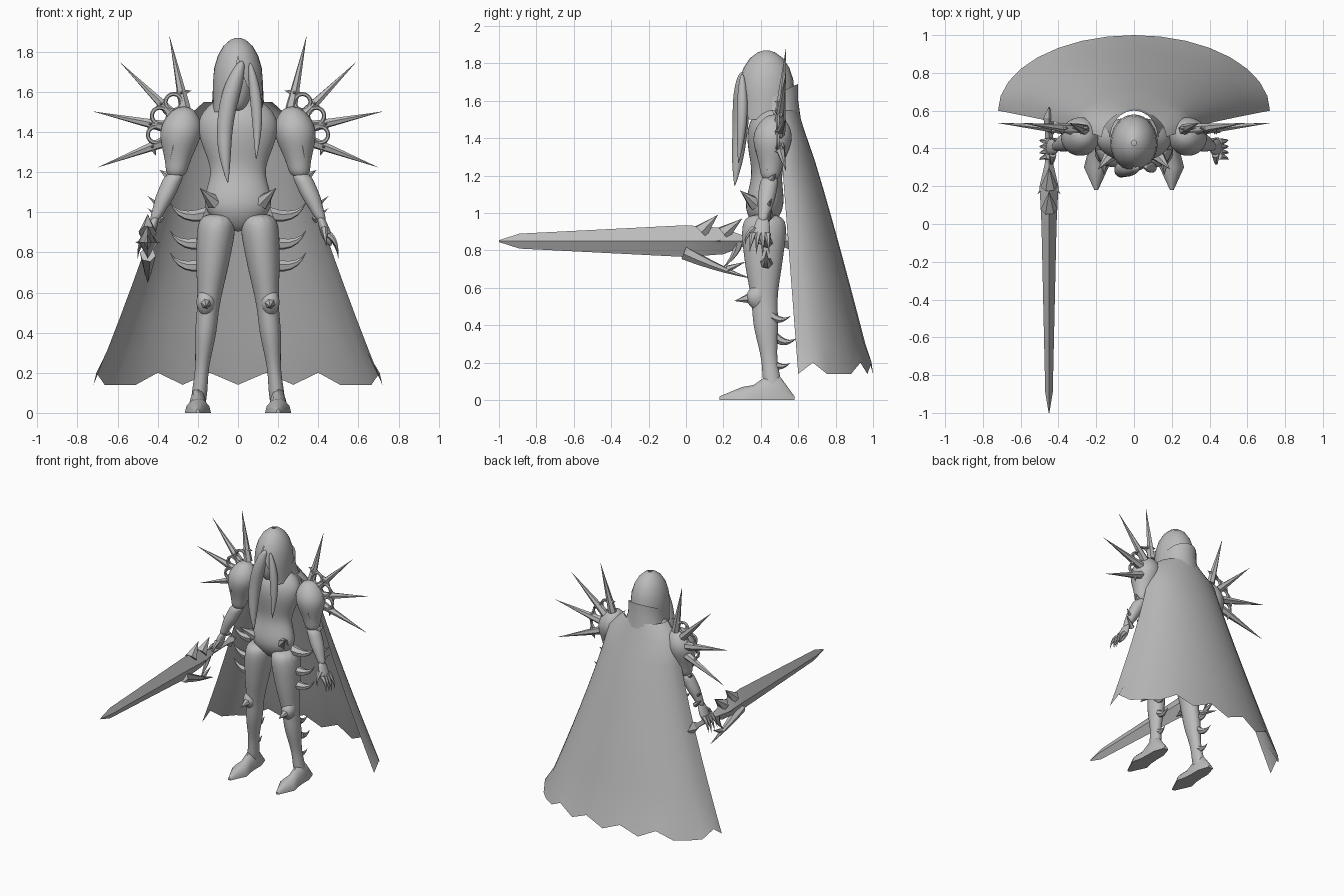
import bpy, bmesh
from math import sin, cos, pi, radians
from mathutils import Vector

cube = bpy.data.objects.get("Cube")
if cube:
    bpy.data.objects.remove(cube)

COLOUR = (.5, .5, .5, 1)
grey = bpy.data.materials.new("plain grey")
grey.use_nodes = True
grey.diffuse_color = COLOUR
grey.node_tree.nodes["Principled BSDF"].inputs["Base Color"].default_value = COLOUR


def finish(obj, angle=40, subdivide=0):
    """Colour, subdivide and smooth an object."""
    obj.data.materials.append(grey)
    if subdivide:
        modifier = obj.modifiers.new("smooth form", "SUBSURF")
        modifier.levels = modifier.render_levels = subdivide
    bpy.ops.object.select_all(action="DESELECT")
    obj.select_set(True)
    bpy.context.view_layer.objects.active = obj
    bpy.ops.object.shade_smooth_by_angle(angle=radians(angle))


def skin(name, rings, closed=True, angle=40, subdivide=0):
    """Bridge a series of closed rings, or open rows, into a surface."""
    bm = bmesh.new()
    loops = [[bm.verts.new(point) for point in ring] for ring in rings]
    count = len(loops[0])
    for upper, lower in zip(loops, loops[1:]):
        for i in range(count if closed else count - 1):
            j = (i + 1) % count
            bm.faces.new((upper[i], upper[j], lower[j], lower[i]))
    if closed:
        bm.faces.new(loops[0])
        bm.faces.new(loops[-1])
    bmesh.ops.recalc_face_normals(bm, faces=bm.faces)
    mesh = bpy.data.meshes.new(name)
    bm.to_mesh(mesh)
    bm.free()
    obj = bpy.data.objects.new(name, mesh)
    bpy.context.collection.objects.link(obj)
    finish(obj, angle, subdivide)


def circle(sides):
    return [2 * pi * i / sides for i in range(sides)]


def limb(name, top, bottom, widths, depth=1, bow=(0, 0), side=1):
    """Stack of evenly spaced ellipses along a bowed axis."""
    rings = []
    for i, width in enumerate(widths):
        t = i / (len(widths) - 1)
        centre = Vector(top).lerp(Vector(bottom), t)
        centre += Vector((*bow, 0)) * sin(pi * t)
        rings.append([(side * (centre.x + width * cos(turn)), centre.y + width * depth * sin(turn), centre.z)
                      for turn in circle(14)])
    skin(name, rings, angle=60, subdivide=2)


def horn(name, base, tip, radius, bend=(0, 0, 0), side=1):
    """Tapered spike, optionally curved."""
    mirror = Vector((side, 1, 1))
    base, tip, bend = (Vector(point) * mirror for point in (base, tip, bend))
    across = (tip - base).orthogonal().normalized()
    upward = (tip - base).cross(across).normalized()
    rings = []
    for step in range(6):
        t = step / 5
        centre = base.lerp(tip, t) + bend * 4 * t * (1 - t)
        size = radius * max(1 - t, .02)
        rings.append([centre + size * (across * cos(turn) + upward * sin(turn)) for turn in circle(6)])
    skin(name, rings)


def drape(name, rows, teeth=(), droop=0):
    """Half-elliptical cloth from rows of height, half width, edge and back."""
    cloth = []
    for height, width, edge, back in rows:
        cloth.append([])
        for i in range(-8, 9):
            turn = i * pi / 16
            hem = .06 if abs(i) in teeth and height == rows[-1][0] else 0
            cloth[-1].append((width * sin(turn), edge + (back - edge) * cos(turn),
                              height + hem - droop * (i / 8) ** 2))
    skin(name, cloth, closed=False)


# torso, head and face
limb("torso", (0, .46, 1.6), (0, .41, .9), [.06, .2, .21, .17, .13, .17, .18, .04], depth=.6)
limb("head", (0, .43, 1.82), (0, .37, 1.5), [.04, .08, .085, .07, .03], depth=1.3)
horn("nose", (.01, .31, 1.66), (.01, .28, 1.61), .02)

# hair: a dome that opens at the face, then falls to the shoulders
hair = []
for k in range(9):
    tilt = min(max(k, .3), 5) * pi / 10
    height = 1.65 + .22 * cos(tilt) - .05 * max(k - 5, 0)
    gap = max(0, k - 3.5) * .2
    turns = [gap + 2 * (pi - gap) * i / 24 for i in range(25)]
    hair.append([(.125 * sin(tilt) * sin(turn), .43 - .15 * sin(tilt) * cos(turn), height) for turn in turns])
skin("hair", hair, closed=False, angle=60)
limb("right_hair_lock", (.02, .3, 1.76), (-.05, .26, 1.14), [.02, .05, .045, .04, .03, .002], bow=(-.05, .01))
limb("left_hair_lock", (.06, .3, 1.75), (.09, .28, 1.26), [.01, .03, .03, .02, .002], bow=(.02, .01))

# cape with ragged hem, and standing collar
cape = [(1.55, .17, .46, .6)]
for k in range(9):
    t = k / 8
    cape.append((1.45 - 1.31 * t, .28 + .44 * t ** 1.2, .5 + .1 * t, .63 + .37 * t ** .9))
drape("cape", cape, teeth=(1, 3, 7))
drape("collar", [(1.69, .125, .46, .6), (1.6, .13, .46, .6), (1.46, .2, .44, .62)], droop=.07)

for side, label in ((1, "left_"), (-1, "right_")):
    # leg and pointed foot
    limb(label + "leg", (.1, .42, 1), (.2, .47, .02),
         [.09, .1, .09, .08, .065, .055, .057, .045, .033, .04, .04], 1.25, (0, -.025), side)
    foot = []
    for y, width, height in [(.18, .01, .02), (.3, .065, .07), (.36, .05, .08),
                             (.43, .045, .13), (.5, .045, .13), (.58, .02, .02)]:
        foot.append([(side * .2 + width * cos(i * pi / 6), y, height * sin(i * pi / 6)) for i in range(7)])
    skin(label + "foot", foot)

    # knee, calf and heel spikes
    limb(label + "knee_guard", (.16, .4, .63), (.16, .39, .47), [.02, .05, .05, .01], 1.2, (0, -.02), side)
    horn(label + "knee_spike", (.16, .37, .55), (.16, .26, .53), .04, side=side)
    for y, z in ((.56, .45), (.59, .33), (.56, .2)):
        horn(label + "calf_spike", (.18, y - .1, z), (.19, y, z), .03, (0, 0, -.02), side)

    # curved horns on the thigh and hip
    for z in (1.05, .91, .8):
        horn(label + "thigh_horn", (.17, .43, z - .06), (.34, .43, z), .04, (.02, 0, -.03), side)
    horn(label + "hip_horn", (.12, .37, 1.05), (.19, .29, 1.12), .04, side=side)

    # broad shoulder, forearm and hand
    limb(label + "upper_arm", (.27, .47, 1.53), (.31, .45, 1.17), [.04, .1, .11, .085, .06, .05], 1, (0, 0), side)
    limb(label + "forearm", (.31, .45, 1.2), (.42, .41, .95), [.05, .05, .05, .035, .025], 1, (0, 0), side)
    limb(label + "hand", (.41, .41, .98), (.46, .4, .83), [.02, .025, .03, .01], 1.7, (0, 0), side)
    for i in range(4):
        tip = (.5, .34 + i * .035, .77 + .01 * abs(i - 2))
        horn(label + "finger", (.45, .36 + i * .025, .89), tip, .02, (.01, 0, .01), side)
    horn(label + "thumb", (.43, .37, .92), (.44, .32, .83), .02, (0, -.02, 0), side)

    # arm spikes
    horn(label + "elbow_spike", (.32, .44, 1.16), (.39, .48, 1.21), .035, side=side)
    horn(label + "upper_arm_spike", (.33, .44, 1.23), (.32, .37, 1.34), .03, side=side)
    for z in (1.08, 1.02):
        horn(label + "forearm_spike", (.38, .43, z - .06), (.45, .46, z), .02, side=side)

    # fan of long barbed shoulder spikes, linked by rings
    hub = Vector((.24, .49, 1.4))
    for k in range(4):
        angle = radians(78 - 33 * k)
        outward = Vector((cos(angle), .09, sin(angle)))
        across = Vector((-sin(angle), 0, cos(angle)))
        horn(label + "shoulder_spike", hub + outward * .12, hub + outward * .49, .03, side=side)
        barb = hub + outward * .2
        for point in (across, -across, Vector((0, -.7, 0))):
            horn(label + "spike_barb", barb, barb + point * .05, .02, side=side)
        if k < 3:
            middle = angle - radians(33 / 2)
            place = hub + Vector((cos(middle), 0, sin(middle))) * .17
            bpy.ops.mesh.primitive_torus_add(
                location=place * Vector((side, 1, 1)), rotation=(pi / 2, 0, 0),
                major_radius=.04, minor_radius=.01, major_segments=16, minor_segments=6)
            bpy.context.object.name = label + "shoulder_ring"
            finish(bpy.context.object)

# sword held forward in the right hand
GRIP = Vector((-.45, 0, .85))


def blade(name, rows):
    """Diamond section along y from rows of y, half height and half thickness."""
    skin(name, [[GRIP + Vector(corner) for corner in
                 ((width, y, 0), (0, y, height), (-width, y, 0), (0, y, -height))]
                for y, height, width in rows], angle=20)


def guard(name, base, tip, radius, bend=(0, 0, 0)):
    horn(name, GRIP + Vector((0, *base)), GRIP + Vector((0, *tip)), radius, bend)


blade("sword_blade", [(-1, .005, .002), (-.89, .04, .02), (0, .085, .04), (.2, .07, .05), (.33, .02, .02)])
blade("sword_grip", [(.3, .025, .02), (.5, .02, .02), (.56, .05, .03), (.62, .005, .002)])
guard("guard_upper_spike", (.08, .05), (.17, .14), .045)
guard("guard_rear_spike", (.2, .04), (.3, .12), .045)
guard("guard_lower_branch", (-.01, -.06), (.35, -.2), .04, (0, 0, -.01))
guard("guard_lower_link", (.28, 0), (.19, -.15), .03, (0, .02, 0))
guard("guard_lower_thorn", (.22, -.15), (.32, -.11), .02)
for sign in (1, -1):
    horn("guard_side_spike", GRIP + Vector((0, .22, 0)), GRIP + Vector((sign * .06, .16, 0)), .03)
